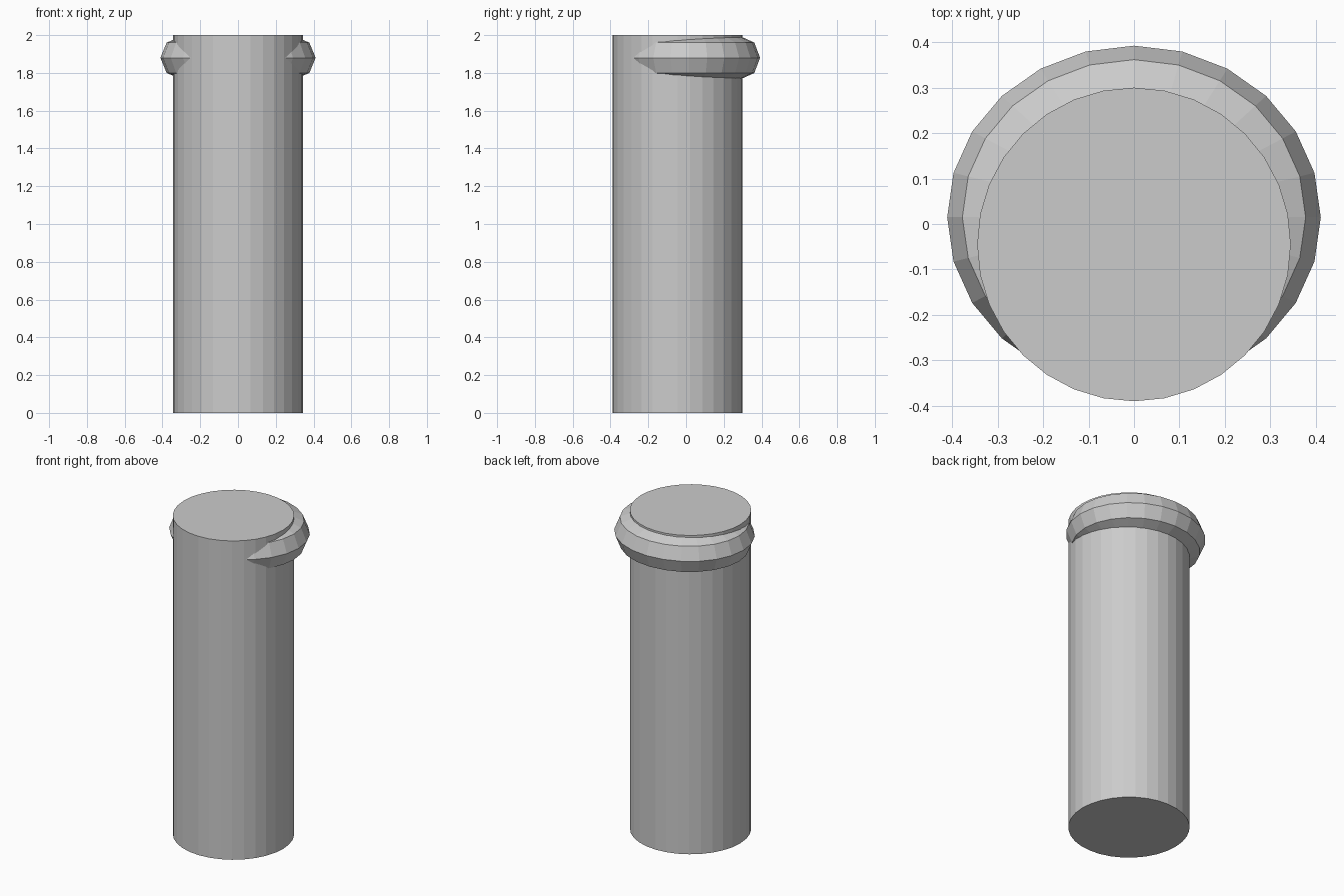
import bpy

if "Cube" in bpy.data.objects:
    bpy.data.objects.remove(bpy.data.objects["Cube"])

# Main post: 32-sided cylinder, set slightly toward the front
bpy.ops.mesh.primitive_cylinder_add(vertices=32, radius=0.345, depth=2.0,
                                    location=(0, -0.045, 1.0))
bpy.context.object.name = "post"

# Off-centre oval collar near the top: low-poly torus with octagonal section
bpy.ops.mesh.primitive_torus_add(major_segments=24, minor_segments=8,
                                 major_radius=0.297, minor_radius=0.114,
                                 location=(0, 0.015, 1.88))
collar = bpy.context.object
collar.name = "collar"
collar.scale.y = 0.918
bpy.ops.object.transform_apply(location=False, rotation=False, scale=True)
bpy.ops.object.shade_flat()
